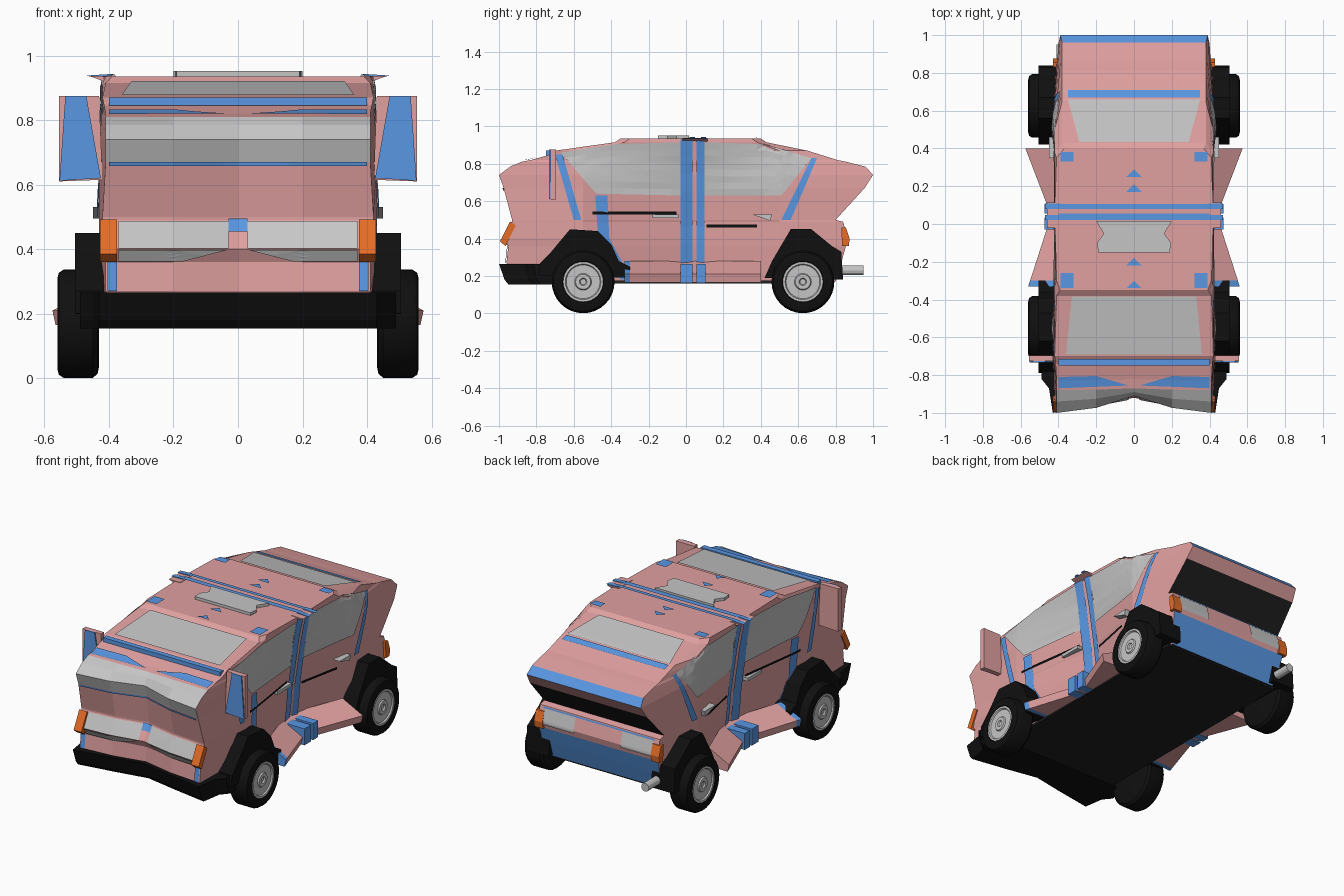
import bpy, bmesh, math
from mathutils import Vector
from mathutils.bvhtree import BVHTree

cube = bpy.data.objects.get("Cube")
if cube:
    bpy.data.objects.remove(cube, do_unlink=True)


def make_material(name, colour):
    mat = bpy.data.materials.new(name)
    mat.use_nodes = True
    mat.diffuse_color = (*colour, 1)
    shader = next(n for n in mat.node_tree.nodes if n.type == 'BSDF_PRINCIPLED')
    shader.inputs["Base Color"].default_value = (*colour, 1)
    shader.inputs["Roughness"].default_value = .7
    return mat


pink = make_material("pink_paint", (.75, .35, .35))
blue = make_material("blue_trim", (.1, .31, .77))
grey = make_material("grey_glass", (.56, .56, .56))
black = make_material("black_rubber", (.005, .005, .005))
dark_grey = make_material("dark_grey_underside", (.015, .015, .015))
orange = make_material("orange_lamp", (.78, .15, .02))


def finish(name, bm, *mats):
    mesh = bpy.data.meshes.new(name)
    bm.to_mesh(mesh)
    for mat in mats:
        mesh.materials.append(mat)
    obj = bpy.data.objects.new(name, mesh)
    bpy.context.scene.collection.objects.link(obj)
    return obj


def loft(rings):
    """Skin a list of equal point rings and cap both ends."""
    bm = bmesh.new()
    rows = [[bm.verts.new(p) for p in ring] for ring in rings]
    bm.faces.new(rows[0])
    bm.faces.new(rows[-1])
    for low, high in zip(rows, rows[1:]):
        for i in range(len(low)):
            j = (i + 1) % len(low)
            bm.faces.new((low[i], low[j], high[j], high[i]))
    bmesh.ops.recalc_face_normals(bm, faces=bm.faces)
    return bm


def place(axis, pair, depth):
    point = list(pair)
    point.insert(axis, depth)
    return Vector(point)


def finish_pair(name, bm, mirror, *mats):
    """Store a part and, if mirrored, its twin on the other side."""
    finish(name, bm, *mats)
    if mirror:
        for v in bm.verts:
            v.co.x = -v.co.x
        bmesh.ops.reverse_faces(bm, faces=bm.faces)
        finish(name + "_right", bm, *mats)
    bm.free()


def prism(name, axis, outline, near, far, mat, mirror=False):
    """Extrude an outline along an axis (0, 1 or 2)."""
    bm = loft([[place(axis, p, d) for p in outline] for d in (near, far)])
    finish_pair(name, bm, mirror, mat)


def rect(a, b, c, d):
    return [(a, b), (c, b), (c, d), (a, d)]


def box(name, low, high, mat, mirror=False):
    prism(name, 0, rect(*low[1:], *high[1:]), low[0], high[0], mat, mirror)


def mirrored(half):
    """Complete a half outline that starts on the centre line."""
    return half + [(-x, y) for x, y in reversed(half) if x > 0]


# Body shell: height, nose centre, nose corner,
# nose / wheel / door / tail half widths, tail end
LEVELS = [
    (.17, -.86, -.9, .38, .4, .32, .38, .8),
    (.27, -.9, -.96, .41, .42, .32, .4, .83),
    (.36, -.9, -.95, .41, .43, .33, .41, .855),
    (.4, -.92, -.975, .42, .43, .335, .41, .865),
    (.49, -.87, -.93, .42, .43, .34, .41, .84),
    (.5, -.87, -.93, .42, .43, .345, .41, .8),
    (.67, -.89, -.975, .41, .43, .37, .4, .955),
    (.74, -.91, -1, .41, .43, .38, .39, 1),
    (.785, -.89, -.94, .41, .425, .385, .38, .96),
    (.81, -.87, -.88, .41, .425, .39, .38, .86),
    (.82, -.82, -.83, .41, .42, .395, .38, .81),
    (.845, -.74, -.74, .415, .42, .4, .38, .73),
    (.87, -.7, -.7, .42, .42, .405, .38, .65),
    (.915, -.38, -.38, .41, .42, .415, .38, .43),
    (.935, -.35, -.35, .39, .41, .42, .37, .4)]


def body_ring(z, centre, corner, nose, wheel, door, tail, rear):
    half = [(0, centre), (.2, centre * .3 + corner * .7), (nose, corner),
            (wheel, max(corner + .05, -.55)), (door, .05),
            (wheel, min(rear - .05, .5)), (tail, rear), (0, rear)]
    return [(x, y, z) for x, y in mirrored(half)]


body = loft([body_ring(*level) for level in LEVELS])
for face in body.faces:
    n, c = face.normal, face.calc_center_median()
    if n.y > .3 and c.y > .75:
        if c.z < .36 or .74 < c.z < .785:
            face.material_index = 1
        elif .5 < c.z < .67:
            face.material_index = 3
    elif n.y < -.3 and c.y < -.8 and .67 < c.z < .81:
        face.material_index = 2
    elif n.z < -.9 and c.z < .2:
        face.material_index = 3
finish("body_shell", body, pink, blue, grey, dark_grey)
skin = BVHTree.FromBMesh(body)


def panel(name, axis, side, outline, mat, mirror=False, lift=.007):
    """Lay a thin panel on the body, projected along an axis from one side."""
    out = place(axis, (0, 0), side)
    bm = bmesh.new()
    bm.faces.new([bm.verts.new(place(axis, p, side * 3)) for p in outline])
    bmesh.ops.triangulate(bm, faces=bm.faces)
    bmesh.ops.subdivide_edges(bm, edges=bm.edges, cuts=7, use_grid_fill=True)
    for v in bm.verts:
        hit = skin.ray_cast(v.co, -out)[0]
        if hit is None:
            hit = skin.find_nearest(v.co - out * 2.6)[0]
        v.co = hit + out * lift
    for face in bm.faces:
        face.normal_update()
        if face.normal.dot(out) < 0:
            face.normal_flip()
    finish_pair(name, bm, mirror, mat)


# Glass
panel("windscreen", 2, 1, [(-.36, -.69), (.36, -.69), (.33, -.385), (-.33, -.385)], grey)
panel("rear_window", 2, 1, [(-.29, .435), (.29, .435), (.35, .66), (-.35, .66)], grey)
panel("front_side_window", 0, 1, [(-.48, .64), (-.03, .63), (-.03, .915), (-.38, .905), (-.67, .86)], grey, True)
panel("rear_side_window", 0, 1, [(.1, .63), (.51, .63), (.67, .83), (.42, .905), (.1, .915)], grey, True)

# Blue trim and grooves on the sides
panel("pillar_strip", 0, 1, rect(-.03, .18, .035, .93), blue, True)
panel("thin_pillar_strip", 0, 1, rect(.055, .18, .1, .93), blue, True)
panel("door_strip_upper", 0, 1, [(-.47, .4), (-.41, .4), (-.42, .63), (-.485, .63)], blue, True)
panel("door_strip_lower", 0, 1, [(-.35, .18), (-.29, .18), (-.41, .4), (-.47, .4)], blue, True)
panel("front_pillar_strip", 0, 1, [(-.6, .5), (-.56, .5), (-.66, .85), (-.7, .85)], blue, True)
panel("rear_pillar_strip", 0, 1, [(.51, .5), (.56, .5), (.7, .83), (.67, .83)], blue, True)
panel("front_groove", 0, 1, rect(-.5, .53, -.05, .545), black, True)
panel("rear_groove", 0, 1, rect(.11, .46, .38, .475), black, True)

# Blue trim on top
panel("hoop_band", 2, 1, rect(-.4, .02, .4, .055), blue)
panel("thin_hoop_band", 2, 1, rect(-.4, .08, .4, .105), blue)
panel("rear_window_band", 2, 1, rect(-.35, .67, .35, .71), blue)
panel("nose_band", 2, 1, [(.03, -.855), (.4, -.87), (.4, -.81), (.2, -.805)], blue, True)
panel("rear_roof_patch", 2, 1, rect(.32, .33, .39, .38), blue, True)
panel("front_roof_patch", 2, 1, rect(.32, -.34, .39, -.26), blue, True)
for y in (-.34, -.22, .17, .25):
    panel("roof_arrow", 2, 1, [(-.04, y), (.04, y), (0, y + .04)], blue)
box("bonnet_lip", (-.4, -.748, .845), (.4, -.715, .87), blue)

# Front lamps and trim
panel("headlight", 1, -1, rect(.03, .402, .37, .488), grey, True)
panel("headlight_chin", 1, -1, [(.03, .398), (.17, .362), (.37, .362), (.37, .398)], grey, True)
panel("nose_badge", 1, -1, rect(-.03, .455, .03, .495), blue)
panel("nose_line", 1, -1, rect(-.4, .658, .4, .67), blue)
panel("corner_trim", 1, -1, rect(.375, .27, .405, .36), blue, True)
prism("front_indicator", 0, [(-.995, .385), (-.965, .36), (-.91, .47), (-.94, .492)], .375, .428, orange, True)

# Rear lamps and trim
prism("rear_indicator", 0, [(.835, .36), (.87, .36), (.875, .4), (.855, .46), (.83, .46)], .37, .428, orange, True)
panel("rear_lamp", 1, 1, rect(.16, .385, .37, .478), grey, True)
panel("rear_line", 1, 1, rect(-.38, .479, .38, .488), blue)

# Front bumper, leaning back towards its lower edge
bumper = mirrored([(0, -.92), (.2, -.96), (.43, -1), (.45, -.87), (.49, -.82), (.49, -.72), (.4, -.7), (0, -.7)])
finish("front_bumper", loft([[(x, y * s, z) for x, y in bumper] for s, z in ((.95, .155), (.97, .18), (1, .265))]),
       black)

# Wheel arches and floor
prism("front_arch", 0, [(-.79, .2), (-.78, .27), (-.72, .33), (-.62, .45), (-.47, .44), (-.4, .37), (-.36, .28),
                        (-.3, .25), (-.3, .19)], .35, .505, black, True)
prism("rear_arch", 0, [(.42, .19), (.46, .28), (.56, .45), (.67, .45), (.78, .36), (.83, .33), (.84, .18)],
      .35, .505, black, True)
box("floor_pan", (-.4, -.85, .16), (.4, .79, .175), dark_grey)

# Flared sills with blue tips, widening towards the wheels
stations = [(-.33, .56), (-.3, .55), (-.02, .46), (.1, .46), (.4, .575)]
sill = loft([[(w - .16, y, .17), (w - .01, y, .165), (w, y, .21), (w - .14, y, .28)] for y, w in stations])
for face in sill.faces:
    face.material_index = face.calc_center_median().y < -.3
finish_pair("sill", sill, True, pink, blue)
box("sill_clamp", (.32, -.03, .163), (.475, .035, .265), blue, True)
box("sill_clamp_thin", (.32, .055, .163), (.475, .105, .265), blue, True)

# Roof edge flare and hoop tips
prism("roof_flare", 1, [(.38, .92), (.415, .92), (.46, .936), (.38, .938)], -.02, .115, pink, True)
for y in (.02, .08):
    prism("hoop_tip", 1, [(.39, .93), (.42, .925), (.47, .938), (.39, .943)], y, y + .028, blue, True)

# Roof hatch
hatch = mirrored([(0, -.15), (.19, -.15), (.195, -.1), (.16, -.05), (.2, .015), (0, .015)])
prism("roof_hatch", 2, hatch, .93, .952, grey)

# Mirrors and door handles
prism("mirror", 1, [(.42, .615), (.555, .61), (.555, .875), (.43, .875)], -.725, -.695, pink, True)
prism("mirror_face", 1, [(.425, .62), (.553, .612), (.535, .875), (.47, .875)], -.732, -.725, blue, True)
box("front_handle", (.34, -.18, .51), (.395, -.04, .53), grey, True)
prism("rear_handle", 0, [(.35, .53), (.45, .495), (.46, .53)], .38, .45, grey, True)


def lathe(name, profile, y, z, mat, x_sign, steps=32):
    """Turn a (offset, radius) profile about the x axis."""
    turns = [math.tau * k / steps for k in range(steps)]
    bm = loft([[(x * x_sign, y + r * math.cos(t), z + r * math.sin(t)) for t in turns]
               for x, r in profile])
    obj = finish(name, bm, mat)
    bpy.context.view_layer.objects.active = obj
    obj.select_set(True)
    bpy.ops.object.shade_smooth_by_angle(angle=math.radians(35))
    obj.select_set(False)


# Wheels
tyre = [(.43, .13), (.435, .155), (.45, .168), (.54, .168), (.555, .158), (.56, .14), (.56, .11), (.548, .105)]
rim = [(.5, .107), (.558, .107), (.558, .095), (.55, .09), (.55, .045), (.558, .04), (.558, .02), (.55, .015)]
for side in (1, -1):
    for end, y in (("front", -.55), ("rear", .625)):
        lathe(end + "_tyre", tyre, y, .169, black, side)
        lathe(end + "_rim", rim, y, .169, grey, side)

# Exhaust pipe lying along the car
turns = [k * math.tau / 12 for k in range(12)]
prism("exhaust_pipe", 1, [(.026 * math.cos(t) - .385, .026 * math.sin(t) + .23) for t in turns], .78, .95, grey)
body.free()
